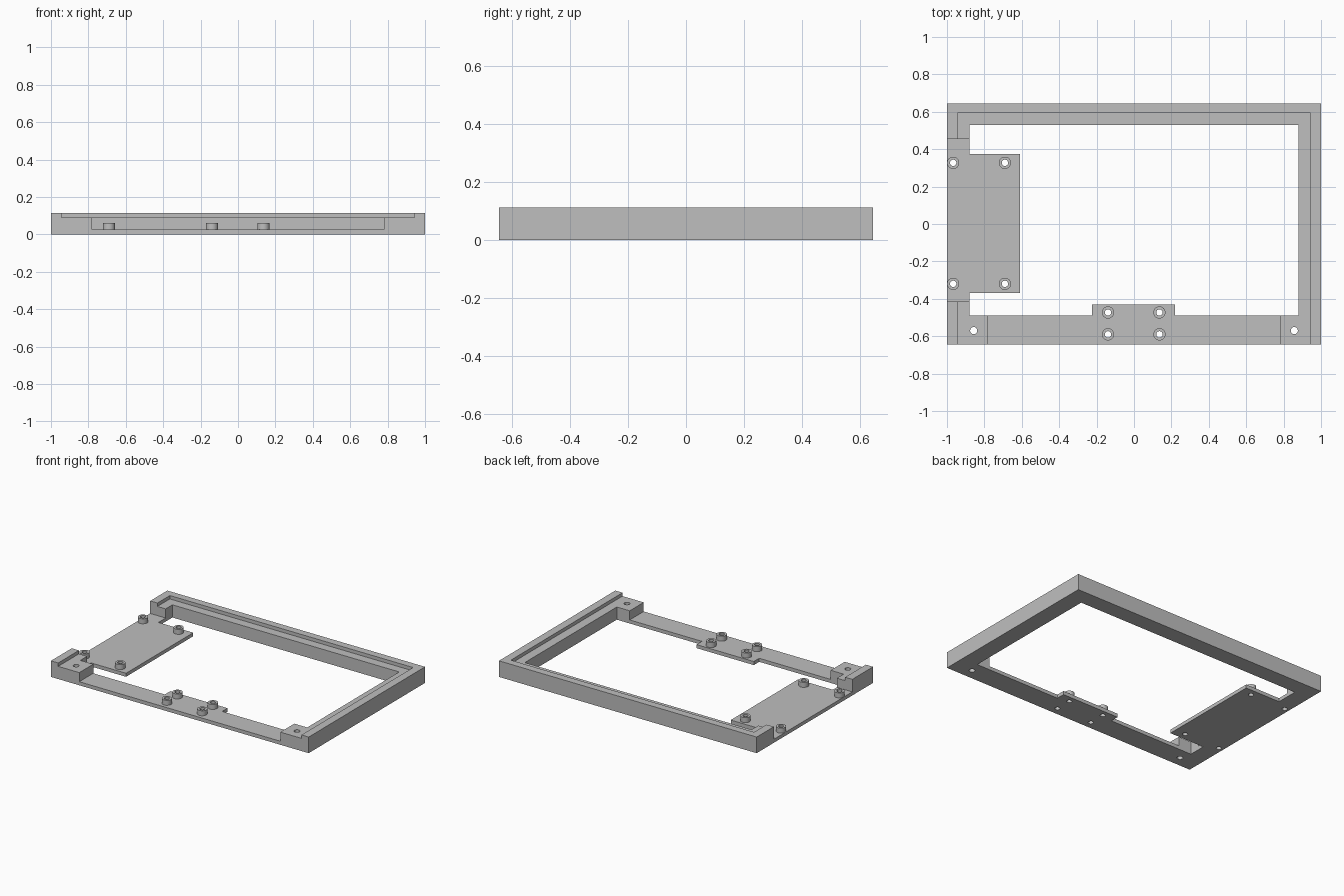
import bpy
import bmesh
from math import cos, sin, tau

if "Cube" in bpy.data.objects:
    bpy.data.objects.remove(bpy.data.objects["Cube"], do_unlink=True)

# Single plain grey for the whole part
grey = bpy.data.materials.new("plain grey")
grey.use_nodes = True
colour = (0.52, 0.52, 0.52, 1)
grey.diffuse_color = colour
grey.node_tree.nodes["Principled BSDF"].inputs["Base Color"].default_value = colour

FLOOR, LEDGE, TOP = 0.025, 0.089, 0.113
HALF_Y = 0.645
LOW, HIGH = -0.5, 0.5          # heights safely beyond the frame
BOSS_R, HOLE_R = 0.0325, 0.017


def add_object(name, bm):
    bmesh.ops.recalc_face_normals(bm, faces=bm.faces)
    mesh = bpy.data.meshes.new(name)
    bm.to_mesh(mesh)
    bm.free()
    mesh.materials.append(grey)
    obj = bpy.data.objects.new(name, mesh)
    bpy.context.collection.objects.link(obj)
    return obj


def prism(name, outline, z0, z1):
    bm = bmesh.new()
    face = bm.faces.new([bm.verts.new((x, y, z0)) for x, y in outline])
    raised = bmesh.ops.extrude_face_region(bm, geom=[face])["geom"]
    verts = [v for v in raised if isinstance(v, bmesh.types.BMVert)]
    bmesh.ops.translate(bm, vec=(0, 0, z1 - z0), verts=verts)
    return add_object(name, bm)


def box(name, x0, x1, y0, y1, z0, z1):
    return prism(name, [(x0, y0), (x1, y0), (x1, y1), (x0, y1)], z0, z1)


def circle(x, y, r, n=32):
    return [(x + r * cos(tau * i / n), y + r * sin(tau * i / n)) for i in range(n)]


def cut(target, cutter):
    cutter.hide_render = True
    mod = target.modifiers.new("cut", "BOOLEAN")
    mod.operation, mod.solver, mod.object = "DIFFERENCE", "EXACT", cutter
    bpy.context.view_layer.objects.active = target
    bpy.ops.object.modifier_apply(modifier=mod.name)
    bpy.data.objects.remove(cutter, do_unlink=True)


def standoff(name, x, y):
    # Open-bottomed tube resting on the thin floor
    bm = bmesh.new()
    rings = []
    for r, z in ((BOSS_R, FLOOR), (BOSS_R, 0.06), (HOLE_R, 0.06), (HOLE_R, FLOOR)):
        rings.append([bm.verts.new((px, py, z)) for px, py in circle(x, y, r)])
    for a, b in zip(rings, rings[1:]):
        for i in range(len(a)):
            j = (i + 1) % len(a)
            bm.faces.new((a[i], a[j], b[j], b[i]))
    return add_object(name, bm)


# Solid block that becomes the frame
frame = box("frame", -1, 1, -HALF_Y, HALF_Y, 0, TOP)

# Stepped recess, open towards the front
cut(frame, box("recess_cutter", -0.944, 0.944, -1, 0.593, LEDGE, HIGH))

# Main opening above the floor, then the notches in the front and right rails
cut(frame, box("opening_cutter", -0.88, 0.88, -0.49, 0.53, FLOOR, HIGH))
cut(frame, box("front_notch_cutter", -0.78, 0.78, -1, -0.45, FLOOR, HIGH))
cut(frame, box("side_notch_cutter", -1.5, -0.84, -0.415, 0.455, FLOOR, HIGH))

# Floor opening, leaving the mounting plate and the front tab
floor_outline = [
    (-0.88, -0.49), (-0.225, -0.49), (-0.225, -0.43), (0.22, -0.43),
    (0.22, -0.49), (0.88, -0.49), (0.88, 0.53), (-0.88, 0.53),
    (-0.88, 0.375), (-0.61, 0.375), (-0.61, -0.37), (-0.88, -0.37)]
cut(frame, prism("floor_cutter", floor_outline, LOW, FLOOR + 0.01))

# Screw holes in the front corners
for x in (-0.857, 0.857):
    cut(frame, prism("corner_hole_cutter", circle(x, -0.57, 0.019), LOW, HIGH))

# Standoffs with holes through the floor
groups = {
    "plate_standoff": [(x, y) for x in (-0.967, -0.69) for y in (-0.32, 0.327)],
    "tab_standoff": [(x, y) for x in (-0.139, 0.136) for y in (-0.59, -0.473)]}
for name, spots in groups.items():
    for number, (x, y) in enumerate(spots, 1):
        cut(frame, prism("hole_cutter", circle(x, y, HOLE_R), LOW, HIGH))
        obj = standoff(f"{name}_{number}", x, y)
        bpy.ops.object.select_all(action="DESELECT")
        obj.select_set(True)
        bpy.context.view_layer.objects.active = obj
        bpy.ops.object.shade_smooth_by_angle()
